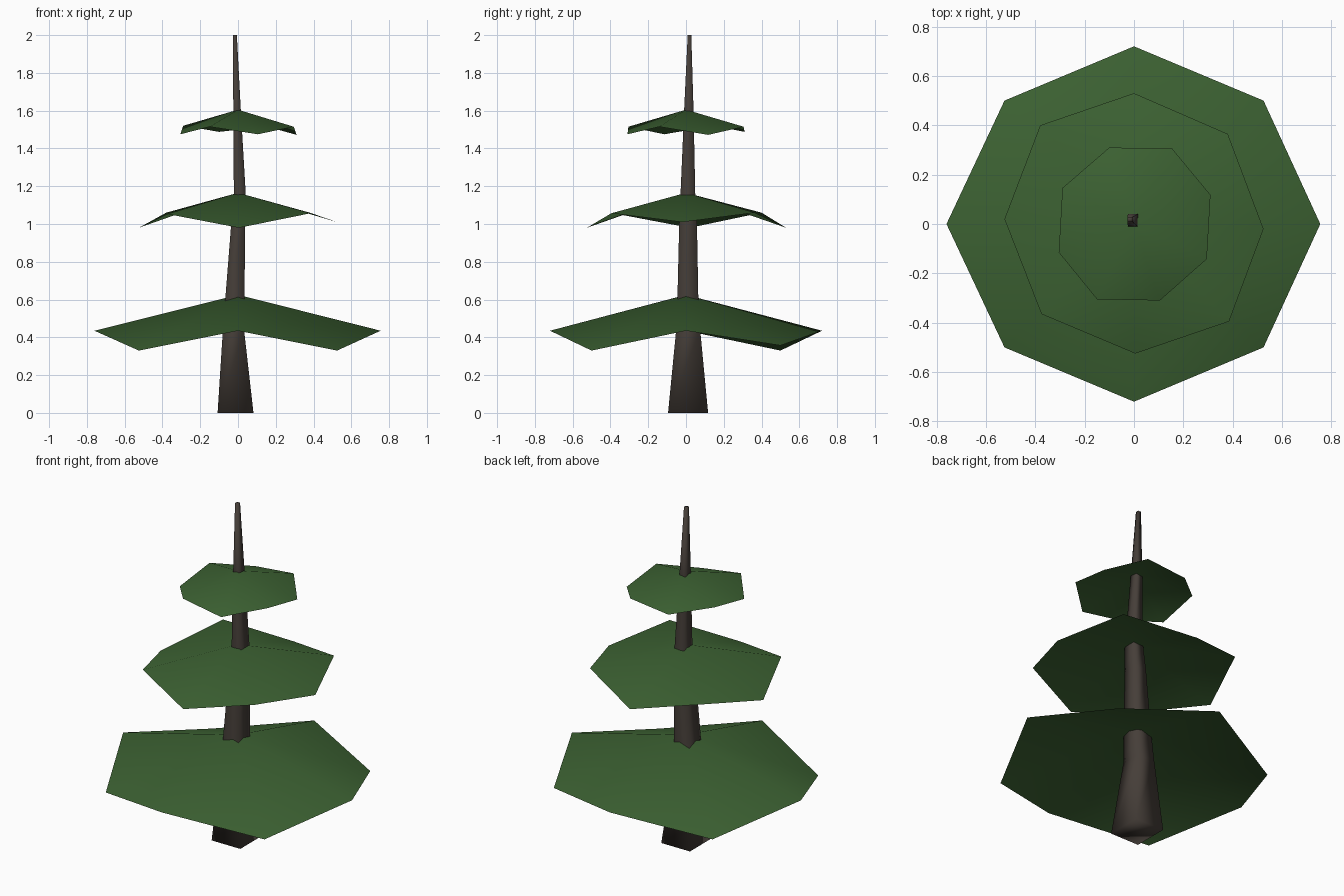
import bpy, bmesh

if "Cube" in bpy.data.objects:
    bpy.data.objects.remove(bpy.data.objects["Cube"])


def material(name, rgb):
    m = bpy.data.materials.new(name)
    m.diffuse_color = (*rgb, 1)
    m.use_nodes = True
    m.node_tree.nodes["Principled BSDF"].inputs["Base Color"].default_value = m.diffuse_color
    return m


green = material("needle green", (0.045, 0.12, 0.032))
brown = material("bark brown", (0.06, 0.048, 0.04))


def finish(bm, name, mat, smooth_all=True):
    me = bpy.data.meshes.new(name)
    bm.to_mesh(me)
    bm.free()
    me.materials.append(mat)
    for p in me.polygons:
        p.use_smooth = smooth_all
    ob = bpy.data.objects.new(name, me)
    bpy.context.collection.objects.link(ob)
    return ob


def trunk(name, rings):
    """Square, slightly crooked trunk; rings are (z, x0, x1, y0, y1)."""
    bm = bmesh.new()
    loops = []
    for z, x0, x1, y0, y1 in rings:
        loops.append([bm.verts.new((x, y, z)) for x, y in
                      ((x0, y0), (x1, y0), (x1, y1), (x0, y1))])
    for a, b in zip(loops, loops[1:]):
        for i in range(4):
            j = (i + 1) % 4
            bm.faces.new((a[i], a[j], b[j], b[i]))
    bm.faces.new(loops[0][::-1])
    bm.faces.new(loops[-1])
    return finish(bm, name, brown)


def tier(name, apex_z, rim):
    """Open drooping shell: a fan from the apex to an uneven eight-point rim."""
    bm = bmesh.new()
    top = bm.verts.new((0, 0, apex_z))
    vs = [bm.verts.new(p) for p in rim]
    for i in range(len(vs)):
        bm.faces.new((top, vs[i], vs[(i + 1) % len(vs)]))
    return finish(bm, name, green)


trunk("trunk", [
    (0.00, -0.108, 0.082, -0.095, 0.117),
    (0.44, -0.080, 0.032, -0.052, 0.075),
    (0.62, -0.066, 0.035, -0.045, 0.065),
    (1.00, -0.036, 0.037, -0.036, 0.058),
    (1.16, -0.022, 0.041, -0.029, 0.049),
    (1.60, -0.025, 0.015, -0.010, 0.040),
    (2.00, -0.026, -0.006, 0.009, 0.028),
])

# Rims run anticlockwise seen from above
tier("lower_branches", 0.625, [
    (0.755, 0, 0.435), (0.525, 0.50, 0.357), (0, 0.72, 0.435),
    (-0.525, 0.50, 0.33), (-0.76, 0, 0.435), (-0.525, -0.50, 0.33),
    (0, -0.72, 0.435), (0.525, -0.50, 0.33)])
tier("middle_branches", 1.165, [
    (0.525, -0.02, 1.01), (0.38, 0.365, 1.06), (0, 0.53, 0.98),
    (-0.38, 0.40, 1.06), (-0.525, 0.02, 0.98), (-0.375, -0.365, 1.053),
    (0.005, -0.525, 0.98), (0.385, -0.395, 1.057)])
tier("upper_branches", 1.605, [
    (0.31, 0.118, 1.472), (0.155, 0.305, 1.515), (-0.10, 0.31, 1.488),
    (-0.29, 0.146, 1.52), (-0.305, -0.115, 1.475), (-0.15, -0.305, 1.515),
    (0.105, -0.31, 1.475), (0.295, -0.142, 1.515)])
